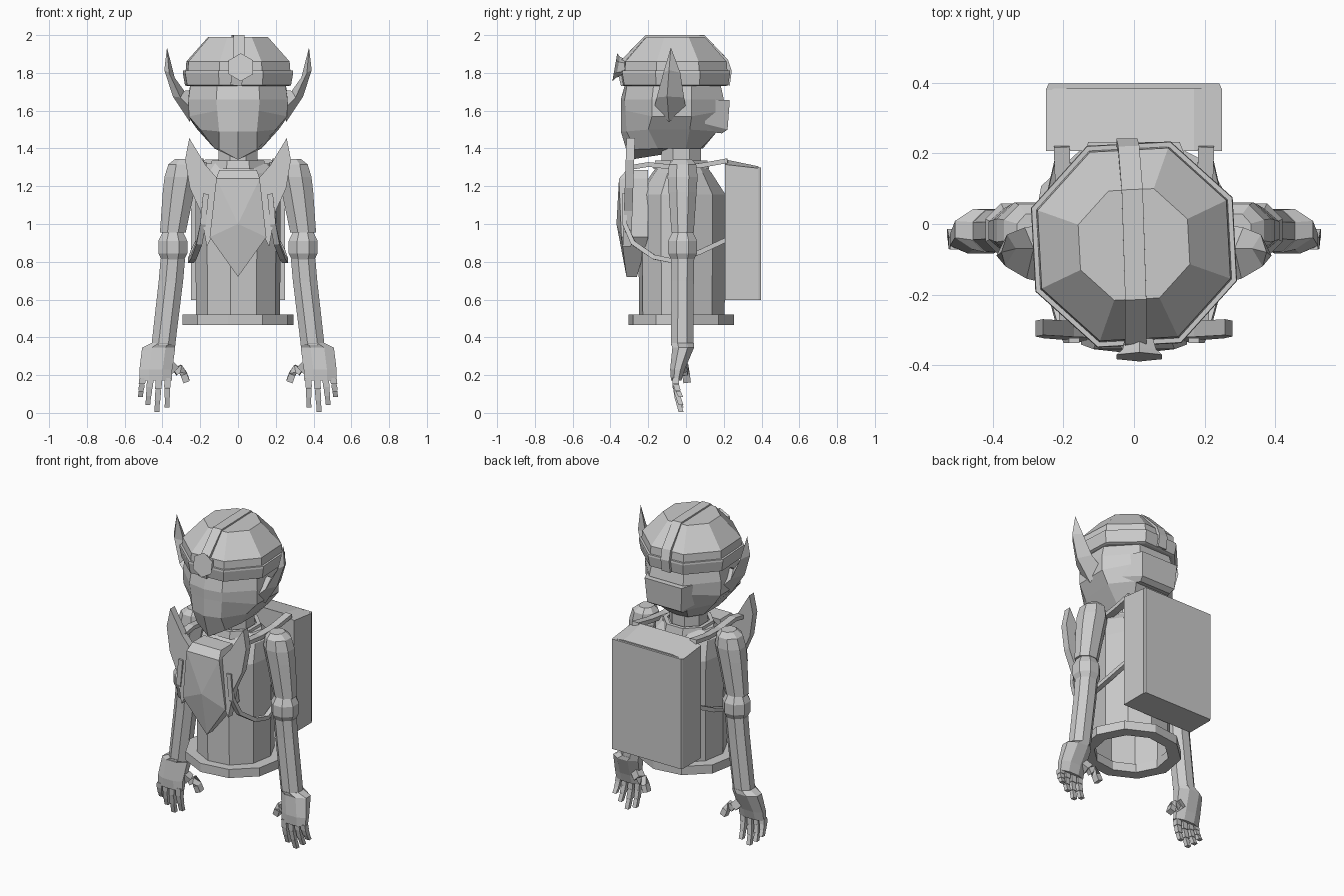
import bpy, bmesh, math
from mathutils import Vector

grey = bpy.data.materials.new("plain grey")
grey.diffuse_color = (0.6, 0.6, 0.6, 1)


def finish(name, bm, outward=True):
    if outward:
        bmesh.ops.recalc_face_normals(bm, faces=bm.faces)
    me = bpy.data.meshes.new(name)
    bm.to_mesh(me)
    bm.free()
    me.materials.append(grey)
    ob = bpy.data.objects.new(name, me)
    bpy.context.collection.objects.link(ob)
    return ob


def loft(name, rings, cap0=True, cap1=True, closed=False):
    """Skin a list of rings with equal point counts."""
    bm = bmesh.new()
    vs = [[bm.verts.new(p) for p in r] for r in rings]
    n = len(vs[0])
    pairs = list(zip(vs, vs[1:])) + ([(vs[-1], vs[0])] if closed else [])
    for a, b in pairs:
        for i in range(n):
            j = (i + 1) % n
            bm.faces.new((a[i], a[j], b[j], b[i]))
    if not closed:
        if cap0:
            bm.faces.new(vs[0][::-1])
        if cap1:
            bm.faces.new(vs[-1])
    bmesh.ops.remove_doubles(bm, verts=bm.verts, dist=0.0005)
    return finish(name, bm)


def ring(cx, cy, z, rx, ry=None, n=8, turn=22.5):
    ry = ry or rx
    return [(cx + rx * math.cos(math.radians(turn) + math.tau * i / n),
             cy + ry * math.sin(math.radians(turn) + math.tau * i / n), z) for i in range(n)]


def strip(name, path, wide, thick):
    """Rectangular strap along a path; wide runs along x."""
    pts = [Vector(p) for p in path]
    rings = []
    for i, p in enumerate(pts):
        t = (pts[min(i + 1, len(pts) - 1)] - pts[max(i - 1, 0)]).normalized()
        side = Vector((1, 0, 0)) if abs(t.x) < 0.6 else Vector((0, 1, 0))
        side = (side - t * side.dot(t)).normalized()
        up = side.cross(t)
        rings.append([p + side * (a * wide / 2) + up * (b * thick / 2)
                      for a, b in ((-1, -1), (1, -1), (1, 1), (-1, 1))])
    return loft(name, rings)


def both(fn):
    """Add the left twin of a right-hand part."""
    ob = fn
    m = ob.modifiers.new("mirror", 'MIRROR')
    m.use_axis[0] = True
    m.use_mirror_merge = False
    return ob


def sym(half):
    """Close a half ring whose first and last points lie on x = 0."""
    return half + [(-x, y, z) for x, y, z in half[-2:0:-1]]


# Head, pointed at the chin
loft("head", [
    sym([(0, -.30, 1.34), (.10, -.27, 1.395), (.125, -.15, 1.40), (.125, 0, 1.40), (.07, .08, 1.40), (0, .09, 1.40)]),
    sym([(0, -.345, 1.49), (.10, -.315, 1.49), (.2, -.2, 1.50), (.215, .02, 1.50), (.12, .165, 1.49), (0, .165, 1.49)]),
    sym([(0, -.345, 1.60), (.11, -.32, 1.60), (.26, -.18, 1.57), (.265, .03, 1.57), (.12, .195, 1.60), (0, .195, 1.60)]),
    sym([(0, -.345, 1.66), (.115, -.325, 1.66), (.262, -.18, 1.66), (.268, .03, 1.66), (.12, .2, 1.66), (0, .2, 1.66)]),
    sym([(0, -.32, 1.75), (.11, -.31, 1.75), (.25, -.17, 1.75), (.25, .03, 1.75), (.11, .18, 1.75), (0, .18, 1.75)]),
])
# Raised hair block on the nape
loft("nape_hair", [
    [(-x, y, z) for x, y, z in ((.14, .10, 1.49), (-.14, .10, 1.49), (-.11, .19, 1.48), (.11, .19, 1.48))],
    [(-x, y, z) for x, y, z in ((.17, .10, 1.53), (-.17, .10, 1.53), (-.12, .22, 1.50), (.12, .22, 1.50))],
    [(-x, y, z) for x, y, z in ((.18, .10, 1.66), (-.18, .10, 1.66), (-.13, .232, 1.655), (.13, .232, 1.655))],
])
loft("neck", [ring(0, -.025, z, .112) for z in (1.27, 1.42)])

# Pointed ears
tip = (.376, -.08, 1.935)
both(loft("ear", [
    [(.245, -.17, 1.61), (.255, -.09, 1.54), (.25, 0, 1.61), (.24, -.07, 1.71)],
    [(.305, -.155, 1.67), (.345, -.10, 1.675), (.31, -.01, 1.67), (.285, -.07, 1.705)],
    [(.365, -.12, 1.80), (.39, -.09, 1.815), (.36, -.03, 1.80), (.335, -.07, 1.775)],
    [tip] * 4], cap1=False))

# Faceted cap with a stepped band, ridge strip and front lamp
cap = [(1.73, .285), (1.735, .298), (1.80, .31), (1.812, .308), (1.812, .294), (1.86, .29), (1.99, .168)]
loft("cap", [ring(0, -.058, z, r, turn=25.5) for z, r in cap])
strip("cap_ridge", [(-.01, -.335, 1.735), (0, -.352, 1.81), (.005, -.332, 1.865), (.005, -.212, 1.99),
                    (-.005, .095, 1.99), (-.015, .213, 1.865), (-.02, .232, 1.81), (-.02, .222, 1.735)],
      .06, .02)


def lamp_ring(y, r, slope):
    return [(.015 + r * math.cos(a), y + slope * math.sin(a), 1.83 + r * math.sin(a))
            for a in (math.pi / 6 + math.pi / 3 * i for i in range(6))]


loft("cap_lamp", [lamp_ring(-.325, .045, 0), lamp_ring(-.36, .055, .01), lamp_ring(-.377, .074, .013)])

# Torso tube, open at the bottom, with tapered shoulders
loft("torso", [ring(0, -.022, z, r, q, 10, 8) for z, r, q in
               ((.50, .225, .23), (1.155, .228, .235), (1.27, .215, .16), (1.32, .17, .12))], cap0=False)
loft("hem_flange", [ring(0, -.025, z, r, r * .95, 10, 8) for z, r in
                    ((.465, .222), (.465, .298), (.52, .298), (.52, .222))], closed=True)
loft("collar", [ring(0, -.025, z, r, r, 8) for z, r in
                ((1.29, .16), (1.335, .15), (1.335, .125), (1.29, .125))], closed=True)

# Folded neckerchief: a ridged plate ending in a point
bm = bmesh.new()
outline = [(-.10, 1.285, -.315), (-.115, 1.24, -.355), (-.15, .93, -.342), (0, .72, -.315),
           (.15, .93, -.342), (.115, 1.24, -.355), (.10, 1.285, -.315)]
fr = [bm.verts.new((x, y, z)) for x, z, y in outline]
bk = [bm.verts.new((x, -.20 if z > .8 else -.26, z)) for x, z, y in outline]
mid = bm.verts.new((0, -.368, 1.0))
for i in range(1, 5):
    bm.faces.new((fr[i], fr[i + 1], mid))
bm.faces.new((fr[5], fr[1], mid))
bm.faces.new((fr[0], fr[1], fr[5], fr[6]))
for i in range(7):
    j = (i + 1) % 7
    bm.faces.new((fr[i], fr[j], bk[j], bk[i]))
bm.faces.new(bk)
finish("neckerchief", bm)

# Tall leaf-shaped lapels
leaf = [(.258, 1.455), (.28, 1.34), (.255, 1.19), (.20, 1.07), (.165, .88), (.145, .92),
        (.13, 1.08), (.108, 1.24), (.17, 1.31)]
both(loft("lapel", [[(x, y - .035 * (1.455 - z), z) for x, z in leaf] for y in (-.315, -.27)]))

# Straps over the shoulder and under the arm
both(strip("shoulder_strap", [(.19, -.29, 1.30), (.19, -.2, 1.315), (.19, -.06, 1.30), (.20, .08, 1.31),
                              (.205, .22, 1.335)], .045, .025))
both(strip("under_strap", [(.17, -.325, 1.16), (.185, -.325, 1.0), (.205, -.28, .90), (.235, -.17, .825),
                           (.25, -.07, .805), (.235, .07, .85), (.20, .22, .92)], .03, .025))

# Backpack with a slightly pitched lid
loft("backpack", [[(-.25, y, .597), (.25, y, .597), (.25, y, za), (.17, y, zb), (-.17, y, zb), (-.25, y, za)]
                  for y, za, zb in ((.207, 1.315, 1.342), (.385, 1.295, 1.305))])
loft("backpack_panel", [[(x * s, y, z) for x, z in ((-.25, .597), (.25, .597), (.25, 1.298), (-.25, 1.298))]
                        for y, s in ((.38, 1), (.398, .97))])

# Arms
both(loft("upper_arm", [ring(x, -.018, z, r, q) for x, z, r, q in
                        ((.29, 1.345, .045, .05), (.297, 1.315, .078, .078), (.302, 1.25, .094, .086),
                         (.315, 1.17, .09, .08), (.345, .955, .074, .064))]))
both(loft("elbow", [ring(.345, -.018, z, r) for z, r in
                    ((.80, .06), (.845, .083), (.91, .083), (.955, .06))]))
both(loft("forearm", [ring(x, y, z, r, q) for x, y, z, r, q in
                      ((.345, -.018, .815, .07, .066), (.355, -.018, .70, .07, .064),
                       (.395, -.02, .36, .068, .064))]))
both(loft("hand", [ring(x, y, z, r, q) for x, y, z, r, q in
                   ((.395, -.02, .37, .068, .066), (.42, -.015, .345, .095, .062),
                    (.435, -.045, .23, .094, .042), (.435, -.052, .172, .092, .03))]))

# Fingers, three curled joints each, and a stubby thumb
for name, x0, x1, z1 in (("little_finger", .505, .517, .082), ("ring_finger", .463, .478, .04),
                         ("middle_finger", .418, .430, .004), ("index_finger", .373, .375, .028)):
    for k in range(3):
        a, b = k / 3, (k + 1) / 3 - .01
        rings = []
        for t in (a, b):
            x, z, y = x0 + (x1 - x0) * t, .185 + (z1 - .185) * t, -.056 + .03 * t * t
            w = .017 - .002 * k
            rings.append([(x - w, y - w, z), (x + w, y - w, z), (x + w, y + w, z), (x - w, y + w, z)])
        both(loft(f"{name}_joint_{k + 1}", rings))
both(strip("thumb_base", [(.365, -.025, .26), (.335, -.01, .23)], .05, .05))
both(strip("thumb", [(.335, -.01, .215), (.305, -.005, .235), (.287, 0, .205), (.272, .005, .165)], .035, .04))
